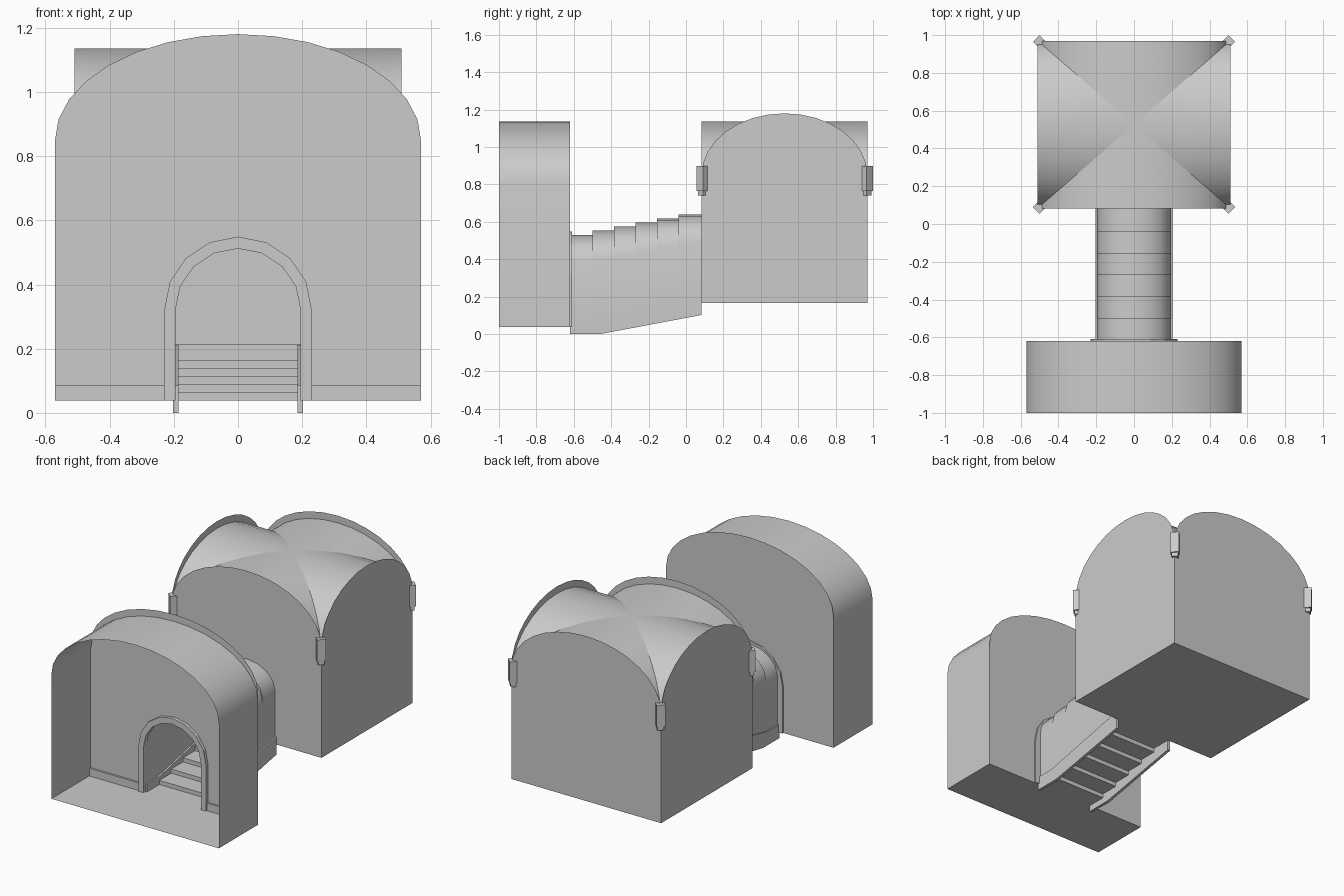
import bpy, bmesh, math
from mathutils import Matrix

if "Cube" in bpy.data.objects:
    bpy.data.objects.remove(bpy.data.objects["Cube"])


def finish(name, bm, smooth=False):
    bmesh.ops.remove_doubles(bm, verts=bm.verts, dist=1e-5)
    bad = [f for f in bm.faces if f.calc_area() < 1e-7]
    bmesh.ops.delete(bm, geom=bad, context='FACES')
    bmesh.ops.recalc_face_normals(bm, faces=bm.faces)
    me = bpy.data.meshes.new(name)
    bm.to_mesh(me)
    bm.free()
    ob = bpy.data.objects.new(name, me)
    bpy.context.collection.objects.link(ob)
    if smooth:
        bpy.ops.object.select_all(action='DESELECT')
        ob.select_set(True)
        bpy.context.view_layer.objects.active = ob
        bpy.ops.object.shade_smooth_by_angle(angle=math.radians(35))
    return ob


def arch(a, floor, spring, rise, n, c=0.0):
    """Open arch profile from the right foot over the crown to the left foot."""
    pts = [(c + a, floor)]
    for i in range(n + 1):
        t = math.pi * i / n
        pts.append((c + a * math.cos(t), spring + rise * math.sin(t)))
    return pts + [(c - a, floor)]


def loft(name, rings, closed=True, smooth=True):
    bm = bmesh.new()
    rows = [[bm.verts.new(p) for p in r] for r in rings]
    n = len(rows[0])
    for r, s in zip(rows, rows[1:]):
        for i in range(n if closed else n - 1):
            j = (i + 1) % n
            bm.faces.new((r[i], r[j], s[j], s[i]))
    return finish(name, bm, smooth)


def panel(name, pts, extrude=None):
    bm = bmesh.new()
    f = bm.faces.new([bm.verts.new(p) for p in pts])
    if extrude:
        r = bmesh.ops.extrude_face_region(bm, geom=[f], use_keep_orig=True)
        vs = [v for v in r['geom'] if isinstance(v, bmesh.types.BMVert)]
        bmesh.ops.translate(bm, verts=vs, vec=extrude)
    return finish(name, bm)


def box(name, lo, hi, turn=0.0):
    bm = bmesh.new()
    size = [h - l for l, h in zip(lo, hi)]
    mid = [(h + l) / 2 for l, h in zip(lo, hi)]
    m = Matrix.Translation(mid) @ Matrix.Rotation(turn, 4, 'Z') @ Matrix.Diagonal((*size, 1))
    bmesh.ops.create_cube(bm, size=1, matrix=m)
    return finish(name, bm)


def at_y(pts, y):
    return [(x, y, z) for x, z in pts]


SEG = 16
F, W, Y0, Y1 = 0.038, 0.57, -1.0, -0.62         # front room
B, A, R0, R1 = 0.165, 0.51, 0.083, 0.97         # back room
CY, D = (R0 + R1) / 2, (R1 - R0) / 2

# front room: barrel vault with side walls and floor, open at the front
barrel = arch(W, F, 0.805, 0.332, SEG)
loft("front_room_shell", [at_y(barrel, Y0), at_y(barrel, Y1)])

# front room back wall with arched doorway
door = arch(0.195, F, 0.32, 0.192, 8)
panel("front_room_back_wall", at_y(arch(W, F, 0.85, 0.33, SEG) + door[::-1], Y1))

# doorway surround
outer = arch(0.23, F, 0.32, 0.229, 8)
panel("door_surround", at_y(outer + door[::-1], Y1 - 0.02), (0, 0.03, 0))

# low bands at the foot of the walls
for s, side in ((-1, "left"), (1, "right")):
    xs = sorted((s * 0.23, s * W))
    box("base_band_" + side, (xs[0], Y1 - 0.012, F), (xs[1], Y1, 0.085))
box("back_room_base_band", (-A, R1 - 0.012, B), (A, R1, B + 0.048))

# stair passage: stepped vault, walls, treads and risers in one loft
ys = [-0.62, -0.50, -0.385, -0.27, -0.155, -0.04, R0]
rings = []
for k in range(6):
    prof = arch(0.195, F + 0.0254 * k, 0.385 + 0.0215 * k, 0.146, 8)
    rings += [at_y(prof, ys[k]), at_y(prof, ys[k + 1])]
loft("stair_passage", rings)

# stair stringers
side_profile = [(-0.62, 0), (-0.46, 0), (R0, 0.102), (R0, 0.212), (-0.5, 0.085), (-0.62, 0.085)]
for s, side in ((-1, "left"), (1, "right")):
    panel("stringer_" + side, [(s * 0.185, y, z) for y, z in side_profile], (s * 0.018, 0, 0))

# back room floor and walls with raised arched tops
panel("back_room_floor", [(-A, R0, B), (A, R0, B), (A, R1, B), (-A, R1, B)])
wall = arch(A, B, 0.85, 0.33, SEG)
top_door = arch(0.195, B, 0.4925, 0.146, 8)
panel("back_room_front_wall", at_y(wall + top_door[::-1], R0))
panel("back_room_back_wall", at_y(wall, R1))
for s, side in ((-1, "left"), (1, "right")):
    panel("back_room_wall_" + side, [(s * A, y, z) for y, z in arch(D, B, 0.85, 0.33, SEG, CY)])

# groin vault: four barrel cells meeting along the diagonals
for side in range(4):
    edge, diag = [], []
    s = 1 if side < 2 else -1
    for i in range(SEG + 1):
        t = math.pi * i / SEG
        u, z = math.cos(t), 0.805 + 0.331 * math.sin(t)
        if side % 2:
            edge.append((A * u, CY + s * D, z))
            diag.append((A * u, CY + s * D * abs(u), z))
        else:
            edge.append((s * A, CY + D * u, z))
            diag.append((s * A * abs(u), CY + D * u, z))
    loft("vault_cell_%d" % (side + 1), [edge, diag], closed=False)

# corner corbels, turned 45 degrees
for x in (-0.5, 0.5):
    for y in (0.09, 0.965):
        for part, h, z0, z1 in (("corbel", 0.0247, 0.765, 0.898), ("corbel_foot", 0.018, 0.74, 0.765)):
            box(part, (x - h, y - h, z0), (x + h, y + h, z1), math.pi / 4)
